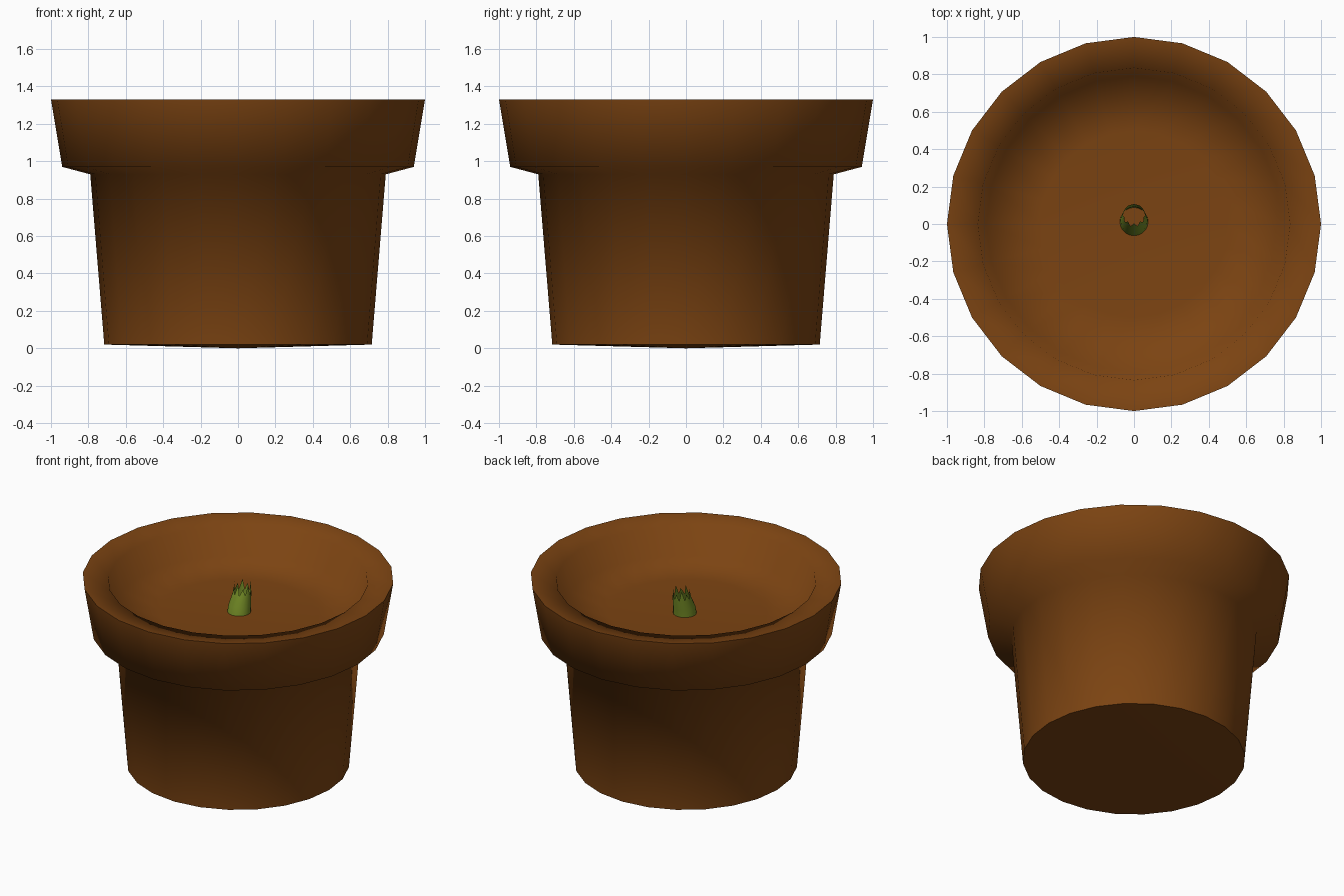
import bpy, bmesh, math

if "Cube" in bpy.data.objects:
    bpy.data.objects.remove(bpy.data.objects["Cube"])

SIDES = 24


def material(name, rgb):
    m = bpy.data.materials.new(name)
    m.diffuse_color = (*rgb, 1.0)
    m.use_nodes = True
    m.node_tree.nodes["Principled BSDF"].inputs["Base Color"].default_value = m.diffuse_color
    return m


def finish(name, bm, mat, angle):
    bmesh.ops.recalc_face_normals(bm, faces=bm.faces)
    me = bpy.data.meshes.new(name)
    bm.to_mesh(me)
    bm.free()
    me.materials.append(mat)
    ob = bpy.data.objects.new(name, me)
    bpy.context.collection.objects.link(ob)
    bpy.ops.object.select_all(action='DESELECT')
    ob.select_set(True)
    bpy.context.view_layer.objects.active = ob
    bpy.ops.object.shade_smooth_by_angle(angle=math.radians(angle))
    return ob


def lathe(name, profile, mat, angle):
    """Revolve (radius, z) points; both end points lie on the axis."""
    bm = bmesh.new()
    rings = []
    for r, z in profile:
        n = SIDES if r > 0 else 1
        rings.append([bm.verts.new((r * math.cos(math.tau * i / SIDES),
                                    r * math.sin(math.tau * i / SIDES), z))
                      for i in range(n)])
    for a, b in zip(rings, rings[1:]):
        for i in range(SIDES):
            j = (i + 1) % SIDES
            if len(a) == 1:
                bm.faces.new((a[0], b[j], b[i]))
            elif len(b) == 1:
                bm.faces.new((a[i], a[j], b[0]))
            else:
                bm.faces.new((a[i], a[j], b[j], b[i]))
    return finish(name, bm, mat, angle)


brown = material("terracotta brown", (0.2, 0.057, 0.006))
green = material("sprout green", (0.18, 0.27, 0.02))

# Pot: base, tapered wall, thick collar, lip and the sunken soil surface
lathe("pot", [(0, 0.0), (0.715, 0.02), (0.79, 0.93), (0.94, 0.97),
              (1.0, 1.33), (0.835, 1.31), (0.79, 1.12), (0.5, 1.09),
              (0, 1.09)], brown, 80)

# Sprout: open tapered stalk leaning back, with a jagged torn top
bm = bmesh.new()
N = 20
levels = []
for r, y, z in ((0.077, 0.01, 1.07), (0.072, 0.02, 1.14), (0.06, 0.045, 1.21)):
    levels.append([bm.verts.new((r * math.cos(math.tau * i / N),
                                 y + r * math.sin(math.tau * i / N), z))
                   for i in range(N)])
for a, b in zip(levels, levels[1:]):
    for i in range(N):
        j = (i + 1) % N
        bm.faces.new((a[i], a[j], b[j], b[i]))
top = levels[-1]
for k in range(0, N, 2):
    # pointed teeth, alternately tall and short
    t = math.tau * (k + 1) / N
    h = 1.28 if (k // 2) % 2 else 1.255
    tip = bm.verts.new((0.055 * math.cos(t), 0.055 + 0.052 * math.sin(t), h))
    bm.faces.new((top[k], top[k + 1], tip))
    bm.faces.new((top[k + 1], top[(k + 2) % N], tip))
finish("sprout", bm, green, 50)
